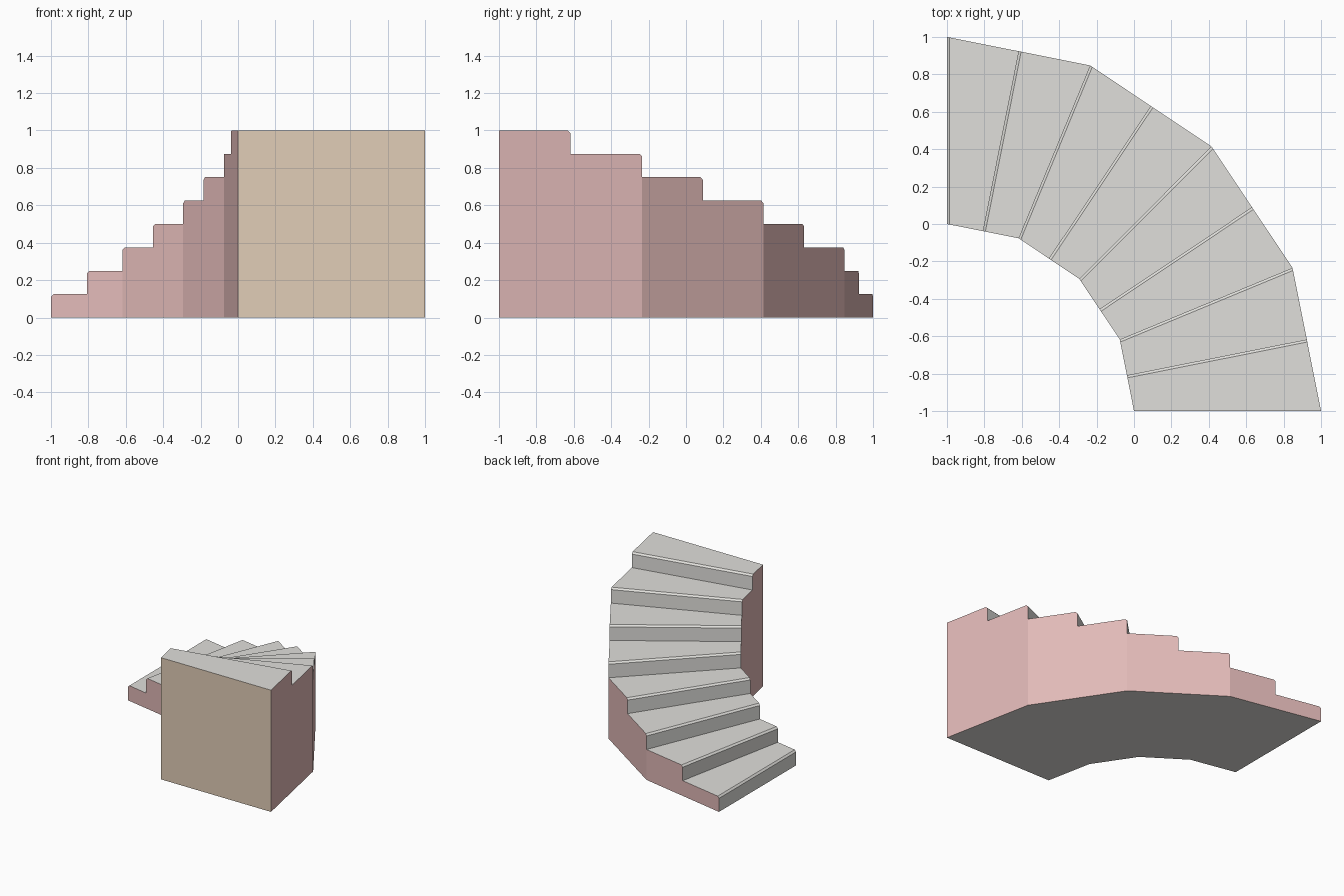
import bpy, bmesh, math
from mathutils import Vector

if "Cube" in bpy.data.objects:
    bpy.data.objects.remove(bpy.data.objects["Cube"], do_unlink=True)

STEPS = 8
RISE = 1 / STEPS
NOSE = 0.014
CENTRE = Vector((-1, -1, 0))


def srgb(r, g, b):
    return tuple(((c / 255 + 0.055) / 1.055) ** 2.4 for c in (r, g, b)) + (1,)


def material(name, colour):
    mat = bpy.data.materials.new(name)
    mat.use_nodes = True
    mat.diffuse_color = colour
    mat.node_tree.nodes["Principled BSDF"].inputs["Base Color"].default_value = colour
    return mat


def corner(index, radius):
    """Corner of the four-sided bend, counted from the foot of the stair."""
    angle = math.radians(90 - 22.5 * index)
    return CENTRE + radius * Vector((math.cos(angle), math.sin(angle), 0))


def edge_points(radius):
    """Step boundaries: bend corners and the midpoints between them."""
    points = []
    for i in range(STEPS + 1):
        a, b = corner(i // 2, radius), corner((i + 1) // 2, radius)
        points.append((a + b) / 2)
    return points


def side_rows(bm, radius):
    """Vertices along one side wall of the stair."""
    points = edge_points(radius)
    up = Vector((0, 0, 1))
    floor = [bm.verts.new(p) for p in points]
    lip, nose, back = [], [], []
    for i in range(STEPS):
        top = up * RISE * (i + 1)
        along = (points[i + 1] - points[i]).normalized()
        lip.append(bm.verts.new(points[i] + top - up * NOSE))
        nose.append(bm.verts.new(points[i] + top + along * NOSE))
        back.append(bm.verts.new(points[i + 1] + top))
    return floor, lip, nose, back


STONE, SIDE, END = range(3)
bm = bmesh.new()
inner, outer = side_rows(bm, 1), side_rows(bm, 2)


def strip(row_a, a, row_b, b, slot):
    """Quad spanning the stair between two side-wall rows."""
    face = bm.faces.new((inner[row_a][a], outer[row_a][a],
                         outer[row_b][b], inner[row_b][b]))
    face.material_index = slot


FLOOR, LIP, NOSING, BACK = range(4)
for i in range(STEPS):
    # Riser, chamfered nosing, tread and underside
    if i == 0:
        strip(FLOOR, 0, LIP, 0, STONE)
    else:
        strip(BACK, i - 1, LIP, i, STONE)
    strip(LIP, i, NOSING, i, STONE)
    strip(NOSING, i, BACK, i, STONE)
    strip(FLOOR, i, FLOOR, i + 1, STONE)
    # Side walls
    for floor, lip, nose, back in (inner, outer):
        outline = [floor[i], floor[i + 1], back[i], nose[i], lip[i]]
        if i:
            outline.append(back[i - 1])
        bm.faces.new(outline).material_index = SIDE

# Tall end wall
strip(FLOOR, STEPS, BACK, STEPS - 1, END)

# Close the seams between neighbouring side walls
bmesh.ops.recalc_face_normals(bm, faces=bm.faces)
mesh = bpy.data.meshes.new("curved_staircase")
bm.to_mesh(mesh)
bm.free()

mesh.materials.append(material("pale grey treads", srgb(224, 223, 219)))
mesh.materials.append(material("dusty pink sides", srgb(226, 186, 184)))
mesh.materials.append(material("tan end wall", srgb(225, 205, 183)))
stair = bpy.data.objects.new("curved_staircase", mesh)
bpy.context.collection.objects.link(stair)
